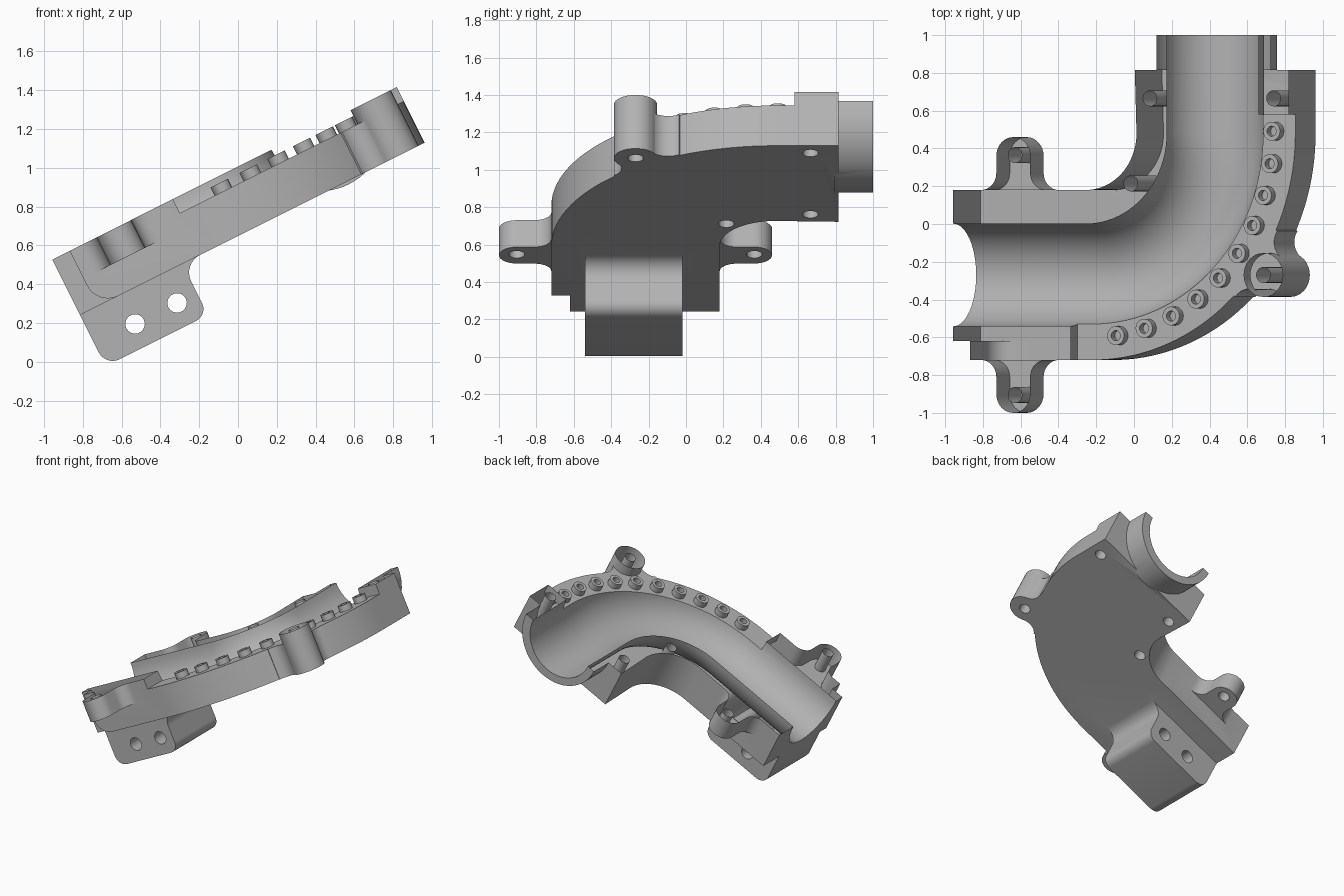
import bpy, bmesh, math
from math import sin, cos, pi, radians
from mathutils import Matrix, Vector

if "Cube" in bpy.data.objects:
    bpy.data.objects.remove(bpy.data.objects["Cube"])

TILT = radians(26.57)
CU, CY = 0.165, 0.48                # centre of the pipe bend (tilted plane)
BASE, LOW, TOP = 0.58, 0.82, 0.90   # underside, bolt flange, parting plane

grey = bpy.data.materials.new("plain_grey")
grey.diffuse_color = (0.45, 0.45, 0.45, 1)
grey.use_nodes = True
grey.node_tree.nodes["Principled BSDF"].inputs["Base Color"].default_value = grey.diffuse_color


def arc(cx, cy, r, a0, a1, n=12):
    return [(cx + r * cos(radians(a0 + (a1 - a0) * i / n)),
             cy + r * sin(radians(a0 + (a1 - a0) * i / n))) for i in range(n + 1)]


def loft(name, rings, caps=True):
    bm = bmesh.new()
    vs = [[bm.verts.new(p) for p in ring] for ring in rings]
    n = len(vs[0])
    for a, b in zip(vs, vs[1:]):
        for i in range(n):
            bm.faces.new((a[i], a[(i + 1) % n], b[(i + 1) % n], b[i]))
    if caps:
        bm.faces.new(vs[0][::-1])
        bm.faces.new(vs[-1])
    bmesh.ops.recalc_face_normals(bm, faces=bm.faces)
    me = bpy.data.meshes.new(name)
    bm.to_mesh(me)
    bm.free()
    ob = bpy.data.objects.new(name, me)
    bpy.context.collection.objects.link(ob)
    me.materials.append(grey)
    return ob


def slab(name, pts, w0, w1):        # outline in the tilted plane
    return loft(name, [[(u, y, w) for u, y in pts] for w in (w0, w1)])


def side(name, pts, y0, y1):        # profile (u, w) pushed along y
    return loft(name, [[(u, y, w) for u, w in pts] for y in (y0, y1)])


def disc(u, y, r, n=32):
    return arc(u, y, r, 0, 360 * (n - 1) / n, n - 1)


def combine(ob, other, op):
    m = ob.modifiers.new(op, 'BOOLEAN')
    m.operation, m.solver, m.object = op, 'EXACT', other
    bpy.context.view_layer.objects.active = ob
    bpy.ops.object.modifier_apply(modifier=m.name)
    bpy.data.objects.remove(other)


def ear(u, y, angle, half, reach, fil, tip=True):   # lug outline with fillets
    pts = [(-half - fil, -0.04)] + arc(-half - fil, fil, fil, -90, 0, 8)
    pts += arc(0, reach, half, 180, 0, 16)
    pts += arc(half + fil, fil, fil, 180, 270, 8) + [(half + fil, -0.04)]
    a = radians(angle - 90)
    return [(u + s * cos(a) - t * sin(a), y + s * sin(a) + t * cos(a)) for s, t in pts]


# elbow body
outline = ([(-0.62, 0.18), (-0.62, -0.62), (-0.52, -0.62), (-0.52, -0.72)]
           + arc(CU, CY, 1.2, -90, 0, 40) + [(CU + 1.2, 0.815), (0.455, 0.815)]
           + arc(CU, CY, 0.3, 0, -90, 20))
body = slab("elbow_body", outline, BASE, TOP)

# lowered flange for the bolt row
low = ([(0.075, -0.27)] + arc(CU, CY, 0.75, -90, 0, 24)
       + [(CU + 0.75, 0.58), (1.7, 0.58), (1.7, -1.2), (0.075, -1.2)])
combine(body, slab("flange_cutter", low, LOW, 1.1), 'DIFFERENCE')

# rounded lower corner of the front flange
corner = [(-0.6, 0.5), (-0.4, 0.5)] + arc(-0.4, 0.7, 0.12, 270, 180, 10) + [(-0.6, 0.7)]
combine(body, side("corner_cutter", corner, -0.8, -0.62), 'DIFFERENCE')

# side lugs and outer boss
BU, BY = 1.215, -0.27
ang = math.degrees(math.atan2(BY - CY, BU - CU))
ca, sa = cos(radians(ang)), sin(radians(ang))
combine(body, slab("back_lug", ear(-0.265, 0.18, 90, 0.1, 0.18, 0.09), 0.74, TOP), 'UNION')
combine(body, slab("front_lug", ear(-0.265, -0.72, -90, 0.1, 0.18, 0.09), 0.74, TOP), 'UNION')
combine(body, slab("boss_neck", ear(CU + 1.19 * ca, CY + 1.19 * sa, ang, 0.114, 0.1, 0.1),
                   BASE, LOW), 'UNION')
combine(body, slab("boss", disc(BU, BY, 0.116), BASE, TOP), 'UNION')

# mounting block underneath, with two cross holes
block = ([(-0.62, 0.62)] + arc(-0.54, 0.365, 0.08, 180, 270, 8)
         + arc(-0.1, 0.355, 0.07, -90, 0, 8)
         + arc(0.07, 0.48, 0.1, 180, 90, 8) + [(0.07, 0.62)])
combine(body, side("mounting_block", block, -0.54, -0.02), 'UNION')
for u in (-0.387, -0.145):
    combine(body, side("cross_hole", disc(u, 0.412, 0.05), -0.7, 0.1), 'DIFFERENCE')

# half-round spigot
PU = CU + 0.755
combine(body, side("spigot", arc(PU, TOP, 0.337, 180, 360, 32), 0.79, 1.0), 'UNION')

# pipe channel swept through the bend
path = ([(-0.7, -0.27, 0)] + [(u, y, i * 90 / 32) for i, (u, y) in
        enumerate(arc(CU, CY, 0.75, -90, 0, 32))] + [(CU + 0.75, 1.1, 90)])
rings = []
for u, y, a in path:
    nx, ny = -sin(radians(a)), cos(radians(a))
    rings.append([(u + nx * s, y + ny * s, w) for s, w in disc(0, TOP, 0.272, 48)])
combine(body, loft("channel_cutter", rings), 'DIFFERENCE')

# screw holes
for u, y in ((-0.255, 0.365), (-0.255, -0.905), (BU, BY),
             (1.275, 0.665), (0.543, 0.665), (0.43, 0.215)):
    combine(body, slab("screw_hole", disc(u, y, 0.042, 20), 0.5 if u > 0 else 0.65, 1.1),
            'DIFFERENCE')

# the parting plane is open: remove its faces
bm = bmesh.new()
bm.from_mesh(body.data)
gone = [f for f in bm.faces if f.normal.z > 0.99 and f.calc_center_median().z > TOP - 0.005]
bmesh.ops.delete(bm, geom=gone, context='FACES')
bm.to_mesh(body.data)
bm.free()

# row of ten hollow bolt studs
parts = [body]
for i in range(10):
    a = radians(-81.5 + i * 9.12)
    u, y = CU + 1.083 * cos(a), CY + 1.083 * sin(a)
    prof = ((0.05, LOW - 0.005), (0.05, 0.867), (0.027, 0.867), (0.027, LOW + 0.003))
    parts.append(loft(f"bolt_stud_{i + 1}",
                      [[(p, q, w) for p, q in disc(u, y, r, 20)] for r, w in prof]))

# tilt everything and shade
for ob in parts:
    ob.data.transform(Matrix.Rotation(-TILT, 4, 'Y'))
    bpy.ops.object.select_all(action='DESELECT')
    ob.select_set(True)
    bpy.context.view_layer.objects.active = ob
    bpy.ops.object.shade_smooth_by_angle(angle=radians(30))
